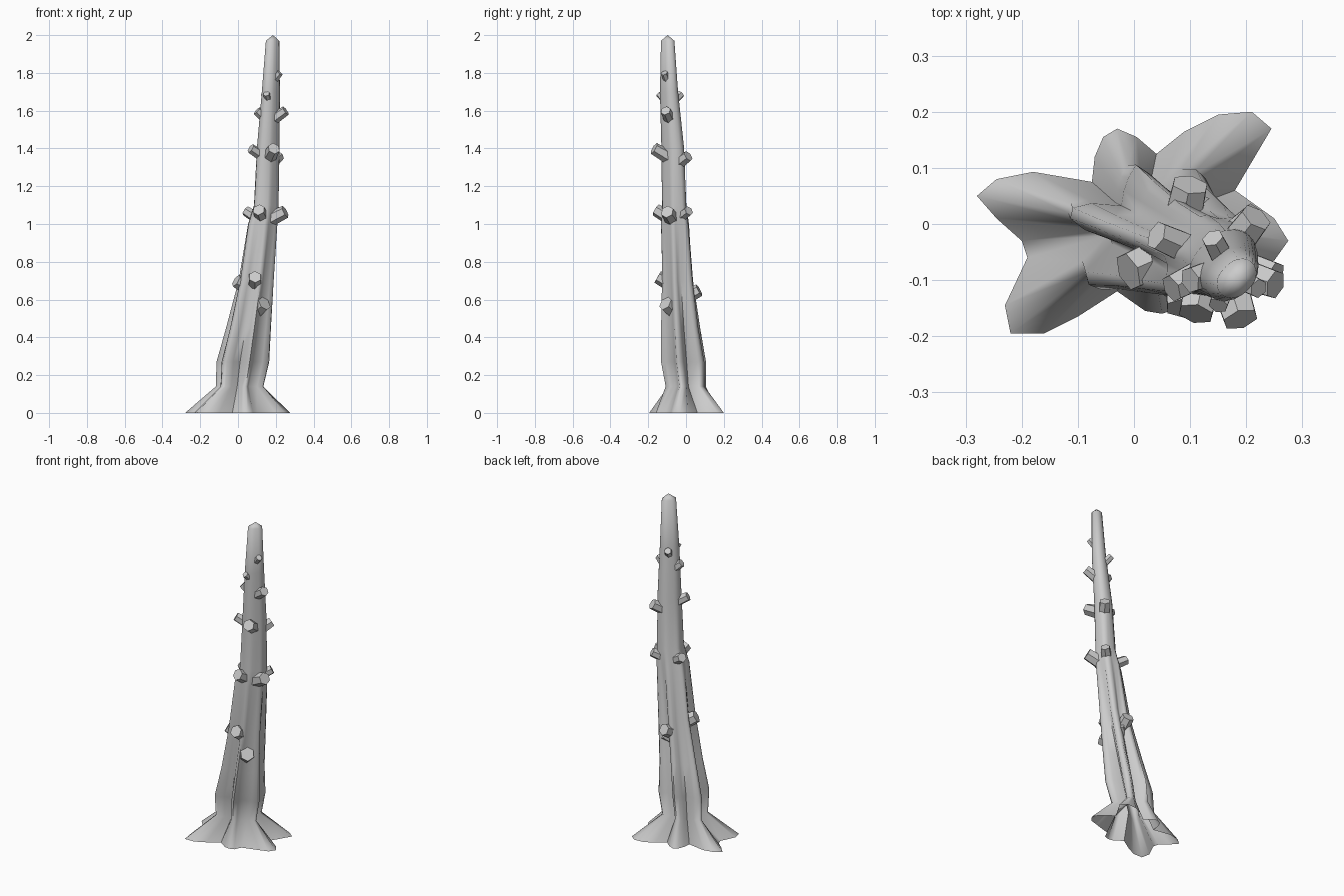
import bpy, bmesh, math
from mathutils import Vector

if "Cube" in bpy.data.objects:
    bpy.data.objects.remove(bpy.data.objects["Cube"])

# root outline on the ground, and how strongly each point ridges the trunk above
BASE = [(.275,-.03),(.25,.01),(.18,.06),(.245,.17),(.21,.2),(.15,.195),(.09,.165),(.04,.125),
        (.005,.155),(-.03,.17),(-.055,.155),(-.07,.12),(-.075,.075),(-.18,.093),(-.245,.08),
        (-.28,.05),(-.245,.01),(-.2,-.03),(-.19,-.06),(-.23,-.145),(-.22,-.195),(-.16,-.195),
        (-.1,-.165),(-.03,-.12),(.02,-.155),(.05,-.16),(.08,-.15),(.1,-.11),(.2,-.08),(.25,-.065)]
RIDGE = "960899405753169961189840575369"
# trunk levels: z, centre x, centre y, core radius, ridge height, diagonal flattening
LEVELS = [(.14,.008,-.003,.05,.077,0),(.27,.025,-.015,.058,.083,0),(.45,.055,-.03,.06,.06,0),
          (.7,.095,-.047,.06,.036,.08),(1.0,.13,-.06,.068,.013,.12),(1.1,.149,-.063,.062,.004,.14),
          (1.4,.16,-.07,.058,0,.15),(1.7,.174,-.09,.046,0,.16),(1.97,.183,-.097,.034,0,.16)]

def make(name, bm, angle):
    bmesh.ops.recalc_face_normals(bm, faces=bm.faces[:])
    me = bpy.data.meshes.new(name)
    bm.to_mesh(me)
    bm.free()
    ob = bpy.data.objects.new(name, me)
    bpy.context.collection.objects.link(ob)
    bpy.context.view_layer.objects.active = ob
    bpy.ops.object.select_all(action='DESELECT')
    ob.select_set(True)
    bpy.ops.object.shade_smooth_by_angle(angle=math.radians(angle))
    return ob

def centre(z):
    for a, b in zip(LEVELS, LEVELS[1:]):
        if a[0] <= z <= b[0]:
            t = (z - a[0]) / (b[0] - a[0])
            return Vector((a[1] + t*(b[1]-a[1]), a[2] + t*(b[2]-a[2]), z))

# trunk: flared roots lofted into a leaning stem, open underneath
bm = bmesh.new()
n = len(BASE)
rings = [[bm.verts.new((x, y, 0)) for x, y in BASE]]
for z, cx, cy, core, amp, flat in LEVELS:
    ring = []
    for (x, y), w in zip(BASE, RIDGE):
        a = math.atan2(y, x)
        r = (core + amp * int(w) / 9) * (1 + flat * math.sin(2*a))
        ring.append(bm.verts.new((cx + r*math.cos(a), cy + r*math.sin(a), z)))
    rings.append(ring)
for lo, hi in zip(rings, rings[1:]):
    for i in range(n):
        j = (i + 1) % n
        bm.faces.new((lo[i], lo[j], hi[j], hi[i]))
tip = bm.verts.new((.185, -.097, 2.0))
for i in range(n):
    bm.faces.new((rings[-1][i], rings[-1][(i+1) % n], tip))
make("trunk", bm, 75)

# broken branch stubs: tip position, radius
STUBS = [(.222,-.115,1.8,.018),(.14,-.025,1.69,.02),(.15,-.145,1.69,.018),
         (.1,-.1,1.6,.024),(.252,-.108,1.6,.027),
         (.19,-.17,1.4,.033),(.067,-.115,1.4,.026),(.218,.012,1.36,.03),
         (.11,-.16,1.075,.033),(.25,-.1,1.065,.035),(.04,-.02,1.07,.027),(.218,.015,1.07,.027),
         (.09,-.15,.72,.035),(-.01,-.085,.7,.036),(.1,.07,.65,.034),
         (.14,-.11,.58,.04),(.13,.03,.6,.03)]
for k, (x, y, z, r) in enumerate(STUBS):
    start, end = centre(z - .06), Vector((x, y, z))
    d = end - start
    bm = bmesh.new()
    bmesh.ops.create_cone(bm, cap_ends=True, segments=6, radius1=r*1.2, radius2=r, depth=d.length)
    bm.transform(d.to_track_quat('Z', 'Y').to_matrix().to_4x4())
    bmesh.ops.translate(bm, verts=bm.verts, vec=(start + end) / 2)
    make(f"branch_stub_{k+1}", bm, 35)
